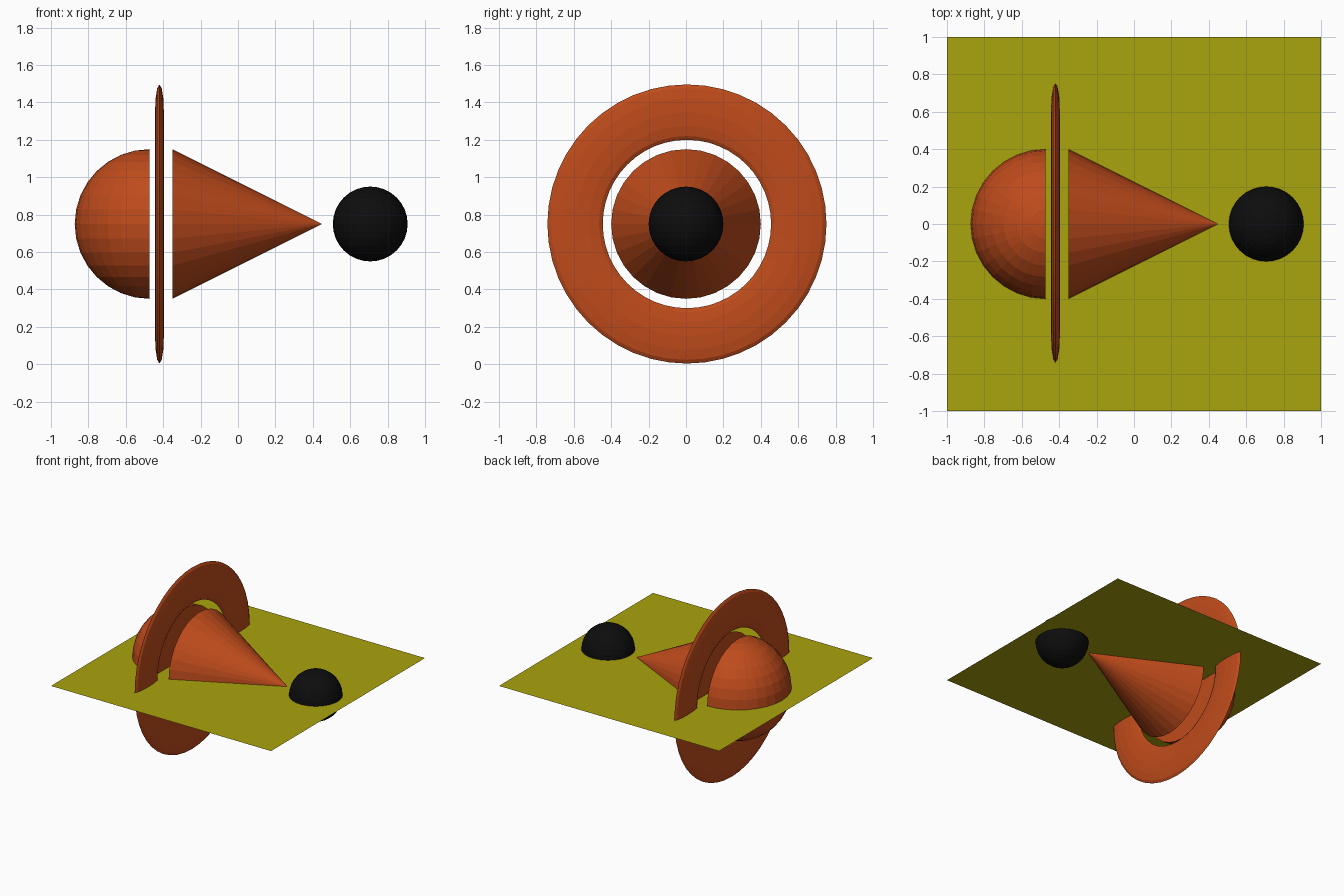
import bpy, bmesh
from math import pi
from mathutils import Matrix

if "Cube" in bpy.data.objects:
    bpy.data.objects.remove(bpy.data.objects["Cube"])

Z = 0.75  # height of the common axis


def material(name, rgb):
    m = bpy.data.materials.new(name)
    m.diffuse_color = (*rgb, 1)
    m.use_nodes = True
    m.node_tree.nodes["Principled BSDF"].inputs["Base Color"].default_value = m.diffuse_color
    return m


orange = material("orange", (0.52, 0.07, 0.011))
yellow = material("yellow", (0.40, 0.37, 0.004))
black = material("black", (0.004, 0.004, 0.004))


def finish(name, mat):
    ob = bpy.context.object
    ob.name = ob.data.name = name
    ob.data.materials.append(mat)
    return ob


# Thin square sheet through the middle
bpy.ops.mesh.primitive_plane_add(size=2, location=(0, 0, Z))
finish("sheet", yellow)

# Cone pointing right
bpy.ops.mesh.primitive_cone_add(vertices=32, radius1=0.4, depth=0.8,
                                location=(0.05, 0, Z), rotation=(0, pi / 2, 0))
finish("cone", orange)

# Flattened ring around the gap
bpy.ops.mesh.primitive_torus_add(major_segments=48, minor_segments=12,
                                 major_radius=0.598, minor_radius=0.148)
ring = finish("ring", orange)
ring.data.transform(Matrix.Translation((-0.42, 0.005, Z))
                    @ Matrix.Rotation(pi / 2, 4, 'Y')
                    @ Matrix.Diagonal((1, 1, 0.16, 1)))

# Half ball with a flat closed face
bpy.ops.mesh.primitive_uv_sphere_add(segments=32, ring_count=16, radius=0.4,
                                     location=(-0.473, 0, Z))
half = finish("half_ball", orange)
bm = bmesh.new()
bm.from_mesh(half.data)
cut = bmesh.ops.bisect_plane(bm, geom=bm.verts[:] + bm.edges[:] + bm.faces[:],
                             dist=1e-4, plane_co=(0, 0, 0),
                             plane_no=(1, 0, 0), clear_outer=True)
bmesh.ops.holes_fill(bm, edges=[e for e in bm.edges if e.is_boundary], sides=0)
bmesh.ops.recalc_face_normals(bm, faces=bm.faces[:])
bm.to_mesh(half.data)
bm.free()

# Black ball in front of the cone tip
bpy.ops.mesh.primitive_uv_sphere_add(segments=32, ring_count=16, radius=0.2,
                                     location=(0.707, 0, Z))
finish("ball", black)
